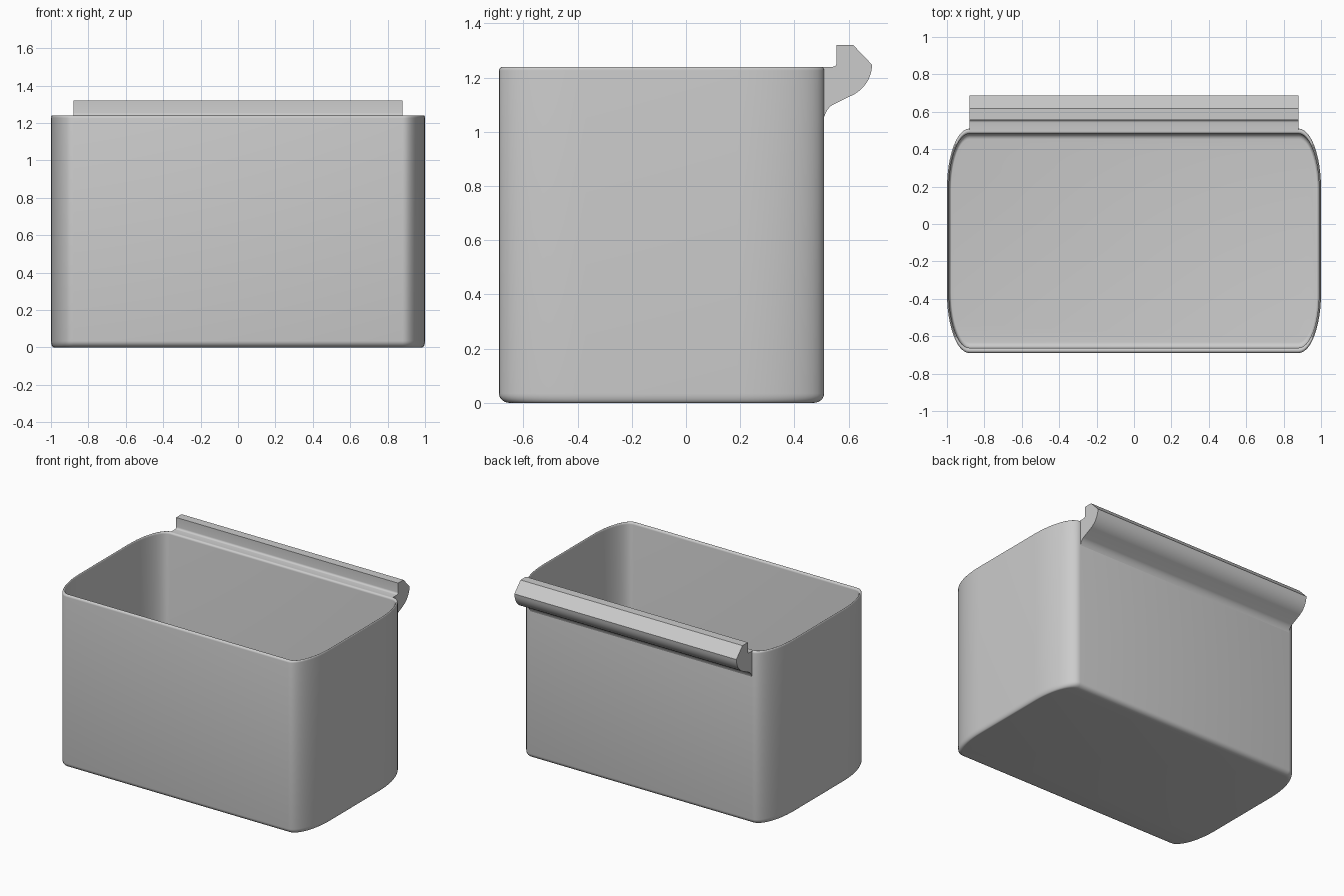
import bpy, bmesh
from math import sin, cos, pi, radians

cube = bpy.data.objects.get("Cube")
if cube:
    bpy.data.objects.remove(cube, do_unlink=True)

grey = bpy.data.materials.new("plain grey")
grey.use_nodes = True
COLOUR = (0.6, 0.6, 0.6, 1)
grey.diffuse_color = COLOUR
grey.node_tree.nodes["Principled BSDF"].inputs["Base Color"].default_value = COLOUR

BACK, FRONT = 0.51, -0.69          # y of the outer walls
MID, HALF_Y = (BACK + FRONT) / 2, (BACK - FRONT) / 2
HOOK_X = 0.88                      # half width of the hook rail
STEPS = 12


def finish(bm, name, angle):
    bmesh.ops.recalc_face_normals(bm, faces=bm.faces)
    mesh = bpy.data.meshes.new(name)
    bm.to_mesh(mesh)
    bm.free()
    mesh.materials.append(grey)
    obj = bpy.data.objects.new(name, mesh)
    bpy.context.collection.objects.link(obj)
    bpy.ops.object.select_all(action='DESELECT')
    obj.select_set(True)
    bpy.context.view_layer.objects.active = obj
    bpy.ops.object.shade_smooth_by_angle(angle=radians(angle))
    return obj


def arc(cx, cy, rx, ry, start, end, steps=6):
    """Points along part of an ellipse, angles in degrees."""
    angles = [radians(start + (end - start) * i / steps) for i in range(steps + 1)]
    return [(cx + rx * cos(a), cy + ry * sin(a)) for a in angles]


def outline(inset):
    """Rounded rectangle with elliptical corners; side walls are thinner."""
    rx, ry = 0.12 - 0.4 * inset, 0.32 - inset
    cx, cy = 0.88, HALF_Y - 0.32
    pts = []
    for sx, sy, start in ((1, 1, 0), (-1, 1, 90), (-1, -1, 180), (1, -1, 270)):
        pts += arc(sx * cx, MID + sy * cy, rx, ry, start, start + 90, STEPS)
    return pts


# Bin: one wall profile (inset, height) swept around the rounded outline
profile = arc(0.04, 0.035, 0.04, 0.035, 270, 180)
profile += arc(0.014, 1.226, 0.014, 0.014, 180, 0, 8)
profile += arc(0.058, 0.06, 0.03, 0.03, 180, 270)
bm = bmesh.new()
rings = [[bm.verts.new((x, y, z)) for x, y in outline(d)] for d, z in profile]
for lower, upper in zip(rings, rings[1:]):
    n = len(lower)
    for i in range(n):
        j = (i + 1) % n
        bm.faces.new((lower[i], lower[j], upper[j], upper[i]))
bm.faces.new(rings[0])
bm.faces.new(rings[-1])
finish(bm, "bin", 40)

# Hook rail: side profile (y, z) extruded along x
side = [(0.496, 1.24)]
side += arc(0.542, 1.254, 0.014, 0.014, 270, 360, 4)
side += [(0.556, 1.32), (0.617, 1.32), (0.687, 1.247)]
side += arc(0.547, 1.247, 0.139, 0.128, -8, -58, 8)
side += arc(0.566, 1.027, 0.06, 0.08, 115, 168, 6)
side += [(0.496, 1.06)]
bm = bmesh.new()
cap = bm.faces.new([bm.verts.new((-HOOK_X, y, z)) for y, z in side])
ext = bmesh.ops.extrude_face_region(bm, geom=[cap], use_keep_orig=True)
moved = [v for v in ext["geom"] if isinstance(v, bmesh.types.BMVert)]
bmesh.ops.translate(bm, verts=moved, vec=(2 * HOOK_X, 0, 0))
finish(bm, "hook_rail", 30)
